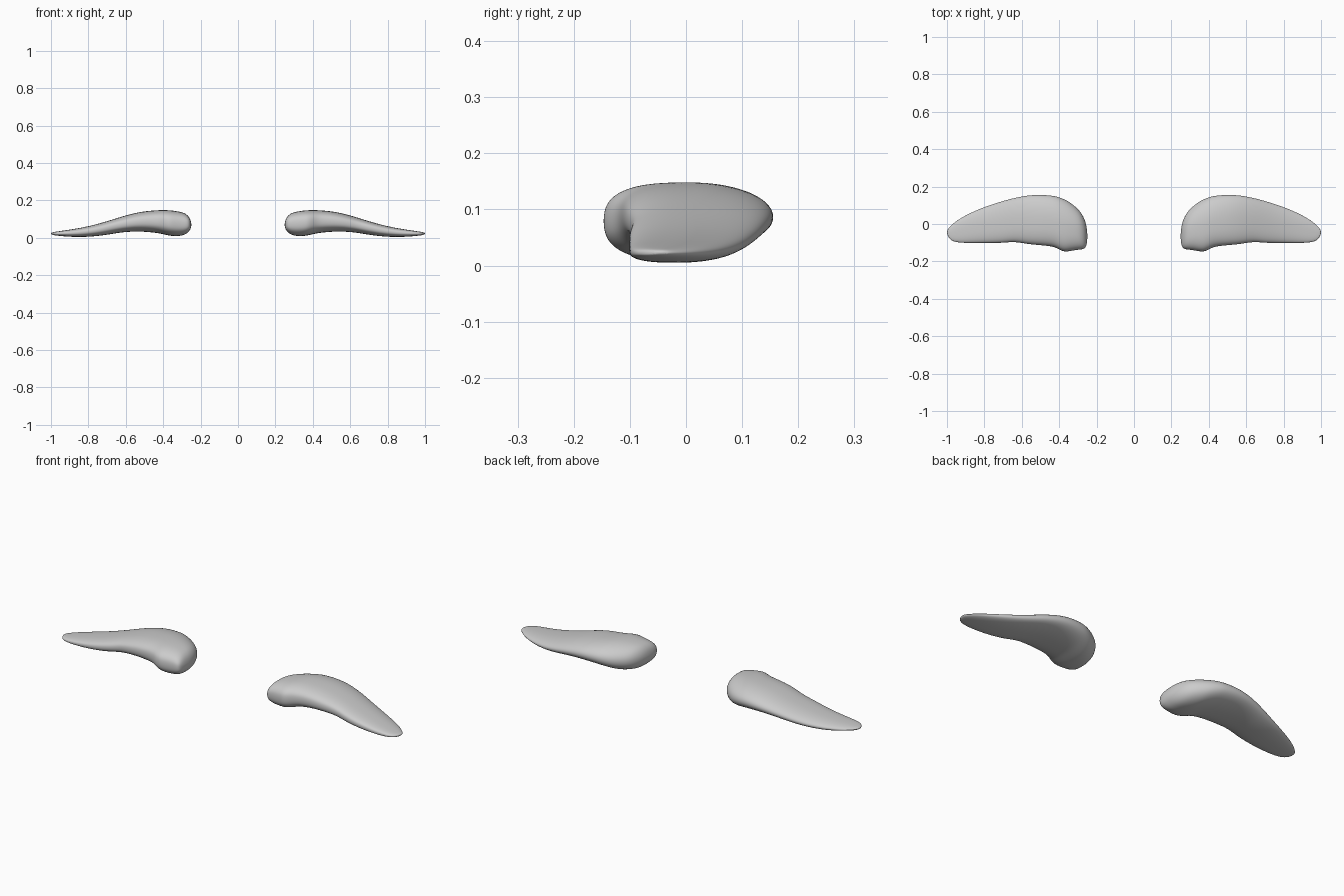
import bpy, bmesh, math

if "Cube" in bpy.data.objects:
    bpy.data.objects.remove(bpy.data.objects["Cube"])

grey = bpy.data.materials.new("light grey")
grey.diffuse_color = (0.6, 0.6, 0.6, 1)
grey.use_nodes = True
grey.node_tree.nodes["Principled BSDF"].inputs["Base Color"].default_value = grey.diffuse_color

# Cross-sections along the brow: x, front y, back y, bottom z, top z
SECTIONS = [
    (0.251, -0.10, -0.03, 0.055, 0.085),
    (0.258, -0.128, 0.01, 0.038, 0.108),
    (0.275, -0.136, 0.05, 0.021, 0.127),
    (0.30, -0.138, 0.083, 0.011, 0.138),
    (0.34, -0.145, 0.115, 0.008, 0.145),
    (0.37, -0.150, 0.132, 0.012, 0.148),
    (0.40, -0.138, 0.144, 0.019, 0.149),
    (0.43, -0.120, 0.152, 0.026, 0.148),
    (0.50, -0.114, 0.158, 0.033, 0.143),
    (0.57, -0.108, 0.154, 0.034, 0.129),
    (0.64, -0.094, 0.140, 0.027, 0.108),
    (0.70, -0.102, 0.124, 0.016, 0.089),
    (0.78, -0.102, 0.099, 0.006, 0.066),
    (0.86, -0.102, 0.067, 0.004, 0.050),
    (0.92, -0.101, 0.036, 0.007, 0.041),
    (0.96, -0.096, 0.009, 0.011, 0.035),
    (0.985, -0.083, -0.014, 0.014, 0.031),
    (0.997, -0.06, -0.03, 0.018, 0.028),
]
SIDES = 28


def power(v, e):
    return math.copysign(abs(v) ** e, v)


def ring(bm, x, yf, yb, zb, zt):
    """Rounded section, blunt at the front and tapering toward the back."""
    verts = []
    for i in range(SIDES):
        a = 2 * math.pi * i / SIDES
        c, s = math.cos(a), math.sin(a)
        e = 0.75 if c < 0 else 0.95
        y = (yf + yb) / 2 + (yb - yf) / 2 * power(c, e)
        z = (zb + zt) / 2 + (zt - zb) / 2 * power(s, e)
        verts.append(bm.verts.new((x, y, z)))
    return verts


def brow(name, side):
    bm = bmesh.new()
    rings = [ring(bm, side * r[0], *r[1:]) for r in SECTIONS]
    for a, b in zip(rings, rings[1:]):
        for i in range(SIDES):
            j = (i + 1) % SIDES
            bm.faces.new((a[i], a[j], b[j], b[i]))
    # Rounded ends close on a single point
    for r, x in ((rings[0], 0.249), (rings[-1], 1.0)):
        y = sum(v.co.y for v in r) / SIDES
        z = sum(v.co.z for v in r) / SIDES
        tip = bm.verts.new((side * x, y, z))
        for i in range(SIDES):
            bm.faces.new((r[i], r[(i + 1) % SIDES], tip))
    bmesh.ops.recalc_face_normals(bm, faces=bm.faces)
    for f in bm.faces:
        f.smooth = True
    mesh = bpy.data.meshes.new(name)
    bm.to_mesh(mesh)
    bm.free()
    mesh.materials.append(grey)
    obj = bpy.data.objects.new(name, mesh)
    bpy.context.collection.objects.link(obj)
    sub = obj.modifiers.new("smooth", 'SUBSURF')
    sub.levels = sub.render_levels = 2


brow("right_brow", 1)
brow("left_brow", -1)
